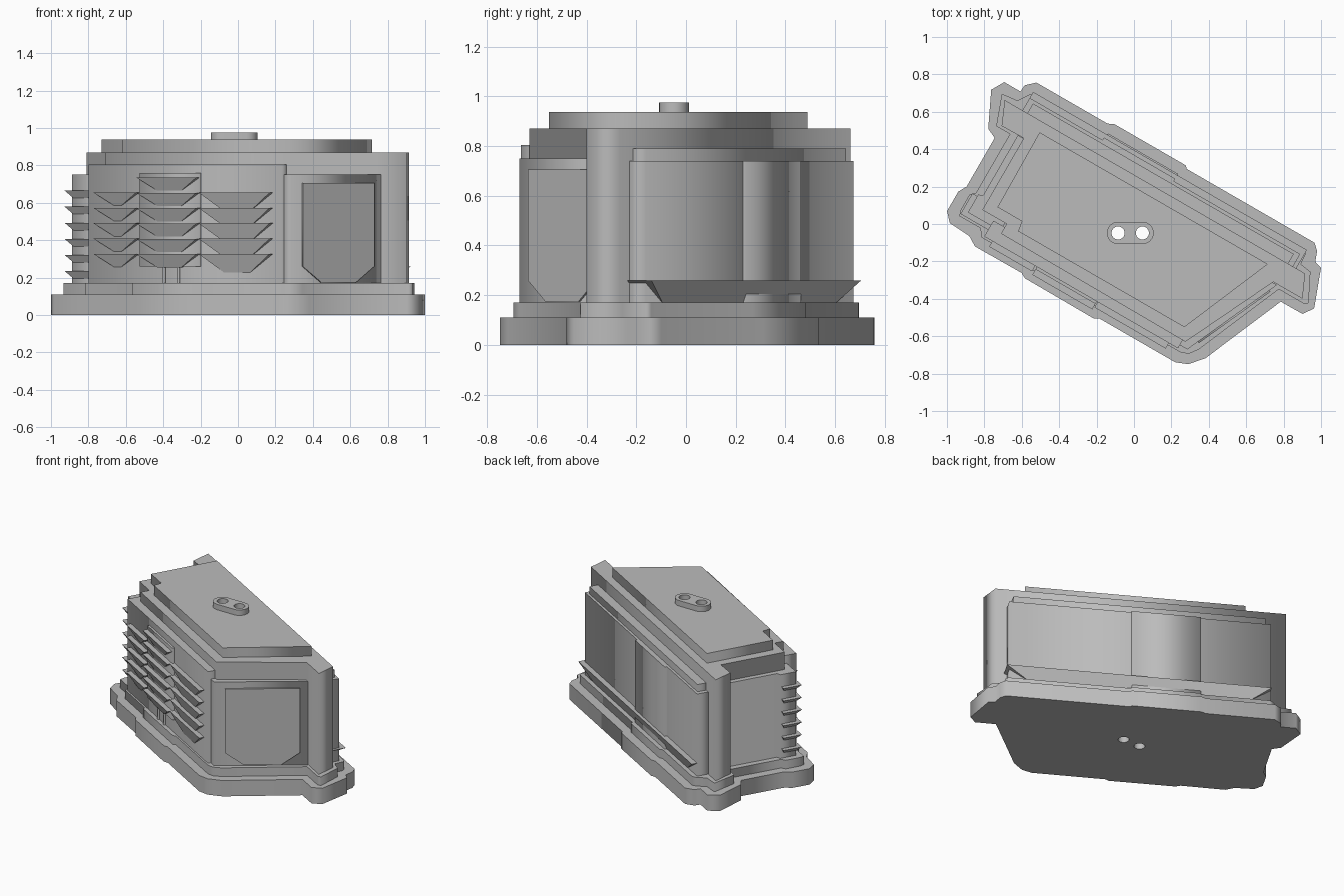
import bpy, bmesh, math
from mathutils import Matrix, Vector

cube = bpy.data.objects.get("Cube")
if cube:
    bpy.data.objects.remove(cube)

grey = bpy.data.materials.new("mid grey")
grey.use_nodes = True
grey.diffuse_color = (0.5, 0.5, 0.5, 1)
grey.node_tree.nodes["Principled BSDF"].inputs["Base Color"].default_value = (0.5, 0.5, 0.5, 1)

# The building is laid out along its own length, then turned clockwise
TURN = Matrix.Rotation(math.radians(-30), 4, 'Z')
UNTURNED = Matrix.Identity(4)
HOLES = [(-0.085, -0.048), (0.045, -0.048)]


def finish(name, bm, matrix):
    bmesh.ops.transform(bm, matrix=matrix, verts=bm.verts)
    bmesh.ops.recalc_face_normals(bm, faces=bm.faces)
    mesh = bpy.data.meshes.new(name)
    bm.to_mesh(mesh)
    bm.free()
    mesh.materials.append(grey)
    obj = bpy.data.objects.new(name, mesh)
    bpy.context.collection.objects.link(obj)
    return obj


def circle(cx, cy, r, start=0, sweep=360, n=24):
    angles = [math.radians(start + sweep * i / n) for i in range(n)]
    return [(cx + r * math.cos(a), cy + r * math.sin(a)) for a in angles]


def prism(name, outline, z0, z1, matrix=TURN, drilled=False):
    """Extrude a flat outline, optionally pierced by the two vent holes."""
    loops = [outline]
    if drilled:
        back = matrix.inverted()
        for x, y in HOLES:
            loops.append([(back @ Vector((a, b, 0)))[:2] for a, b in circle(x, y, 0.035)])
    curve = bpy.data.curves.new(name, 'CURVE')
    curve.dimensions = '2D'
    curve.fill_mode = 'BOTH'
    curve.extrude = (z1 - z0) / 2
    for loop in loops:
        spline = curve.splines.new('POLY')
        spline.points.add(len(loop) - 1)
        for point, (x, y) in zip(spline.points, loop):
            point.co = (x, y, 0, 1)
        spline.use_cyclic_u = True
    temp = bpy.data.objects.new(name + " outline", curve)
    mesh = bpy.data.meshes.new_from_object(temp)
    bm = bmesh.new()
    bm.from_mesh(mesh)
    bmesh.ops.remove_doubles(bm, verts=bm.verts, dist=0.0001)
    bpy.data.objects.remove(temp)
    bpy.data.curves.remove(curve)
    bpy.data.meshes.remove(mesh)
    return finish(name, bm, matrix @ Matrix.Translation((0, 0, (z0 + z1) / 2)))


def box(name, u0, u1, v0, v1, z0, z1):
    return prism(name, [(u0, v0), (u1, v0), (u1, v1), (u0, v1)], z0, z1)


def wedge(name, top, bottom, z0, z1):
    """Tapered block; top and bottom are (u0, u1, v0, v1)."""
    bm = bmesh.new()
    rings = []
    for (u0, u1, v0, v1), z in ((bottom, z0), (top, z1)):
        rings.append([bm.verts.new(p) for p in
                      ((u0, v0, z), (u1, v0, z), (u1, v1, z), (u0, v1, z))])
    low, high = rings
    bm.faces.new(low)
    bm.faces.new(high)
    for i in range(4):
        j = (i + 1) % 4
        bm.faces.new((low[i], low[j], high[j], high[i]))
    return finish(name, bm, TURN)


# Stepped plinth
prism("base_slab", [
    (-1.02, .24), (-.98, .31), (-.88, .31), (-.877, .35), (-.83, .394), (-.39, .394),
    (-.36, .41), (.085, .41), (.095, .396), (.886, .396), (.92, .364), (.94, .31),
    (.983, .297), (1.06, .09), (1.02, .034), (.887, .033), (.69, -.43), (.626, -.504),
    (.56, -.53), (.09, -.53), (.066, -.545), (-.36, -.543), (-.39, -.527), (-.676, -.529),
    (-.73, -.496), (-.855, -.488), (-.9, -.44), (-.9, -.32), (-.875, -.274),
    (-.875, .026), (-.93, .052)], 0, 0.11, drilled=True)
prism("plinth_step", [
    (-.96, .25), (-.87, .26), (-.83, .32), (-.81, .335), (-.37, .335), (-.36, .35),
    (.07, .35), (.08, .335), (.86, .335), (.875, .32), (.88, .26), (.945, .25),
    (1.02, .1), (1.0, .085), (.845, .085), (.634, -.41), (.6, -.455), (.56, -.47),
    (.08, -.47), (.07, -.485), (-.37, -.485), (-.38, -.47), (-.67, -.47), (-.7, -.43),
    (-.83, -.43), (-.84, -.4), (-.84, -.3), (-.815, -.28), (-.815, .085),
    (-.9, .085)], 0.11, 0.17, drilled=True)

# Main body with corner pilasters, and the raised roof
prism("body", [
    (-.93, .228), (.925, .228), (.98, .104), (.8, .104), (.553, -.408), (-.59, -.4),
    (-.59, -.34), (-.74, -.34), (-.74, .103), (-.875, .1)], 0.17, 0.87, drilled=True)
prism("roof", [
    (-.682, .172), (.727, .172), (.509, -.343), (-.517, -.343), (-.527, -.287),
    (-.677, -.287)], 0.87, 0.937, drilled=True)

# Vent cap, with two holes running right through the building
left, right = HOLES
cap = circle(*right, 0.06, -90, 180, 12) + [(right[0], right[1] + 0.06)]
cap += circle(*left, 0.06, 90, 180, 12) + [(left[0], left[1] - 0.06)]
prism("vent_cap", cap, 0.937, 0.975, UNTURNED, drilled=True)

# Right end bay with a chamfered raised panel
prism("end_bay", [(.5, -.38), (.535, -.438), (.582, -.438), (.825, .1), (.78, .1)], 0.17, 0.75)
corner, along = Vector((.582, -.438, 0)), Vector((.243, .538, 0)).normalized()
outward = along.cross(Vector((0, 0, 1)))
face = Matrix((along, (0, 0, 1), outward)).transposed().to_4x4()
prism("end_panel", [(.07, .26), (.19, .175), (.42, .175), (.54, .26), (.54, .705), (.07, .705)],
      -0.01, 0.009, TURN @ Matrix.Translation(corner) @ face)

# Left end bay
prism("left_bay", [(-.775, .101), (-.775, -.27), (-.8, -.28), (-.8, -.39), (-.6, -.39),
                   (-.6, .101)], 0.17, 0.75)

# Front wall slab, door panel and its two feet
box("front_slab", -.66, .536, -.458, -.36, 0.17, 0.805)
box("front_door", -.335, .035, -.473, -.44, 0.26, 0.76)
for u in (-.19, -.1):
    box("door_foot", u - .006, u + .006, -.47, -.45, 0.17, 0.26)

# Louvres: three columns on the front, one column round the left corner
columns = [("left_louvre", -.61, -.345, -.458, 5, 0.655, 0.07, 0.11),
           ("door_louvre", -.335, .035, -.473, 6, 0.735, 0.07, 0.11),
           ("right_louvre", .04, .48, -.458, 5, 0.655, 0.1, 0.14)]
for name, u0, u1, wall, count, top, drop, taper in columns:
    for i in range(count):
        z = top - 0.082 * i
        wedge(name, (u0, u1, wall - .034, wall + .01),
              (u0 + taper, u1 - taper, wall - .002, wall + .01), z - drop, z)
for i in range(6):
    z = 0.665 - 0.086 * i
    wedge("corner_louvre", (-.83, -.66, -.417, -.29), (-.79, -.7, -.392, -.31), z - .04, z)

# Back wall: panel, head strip, projecting door and flared sill
box("back_panel", -.82, .85, .2, .305, 0.17, 0.74)
box("back_head_strip", -.79, .82, .2, .288, 0.74, 0.79)
box("back_door", -.37, .07, .25, .32, 0.17, 0.74)
wedge("back_sill", (-.82, .87, .22, .342), (-.68, .72, .22, .306), 0.17, 0.26)
